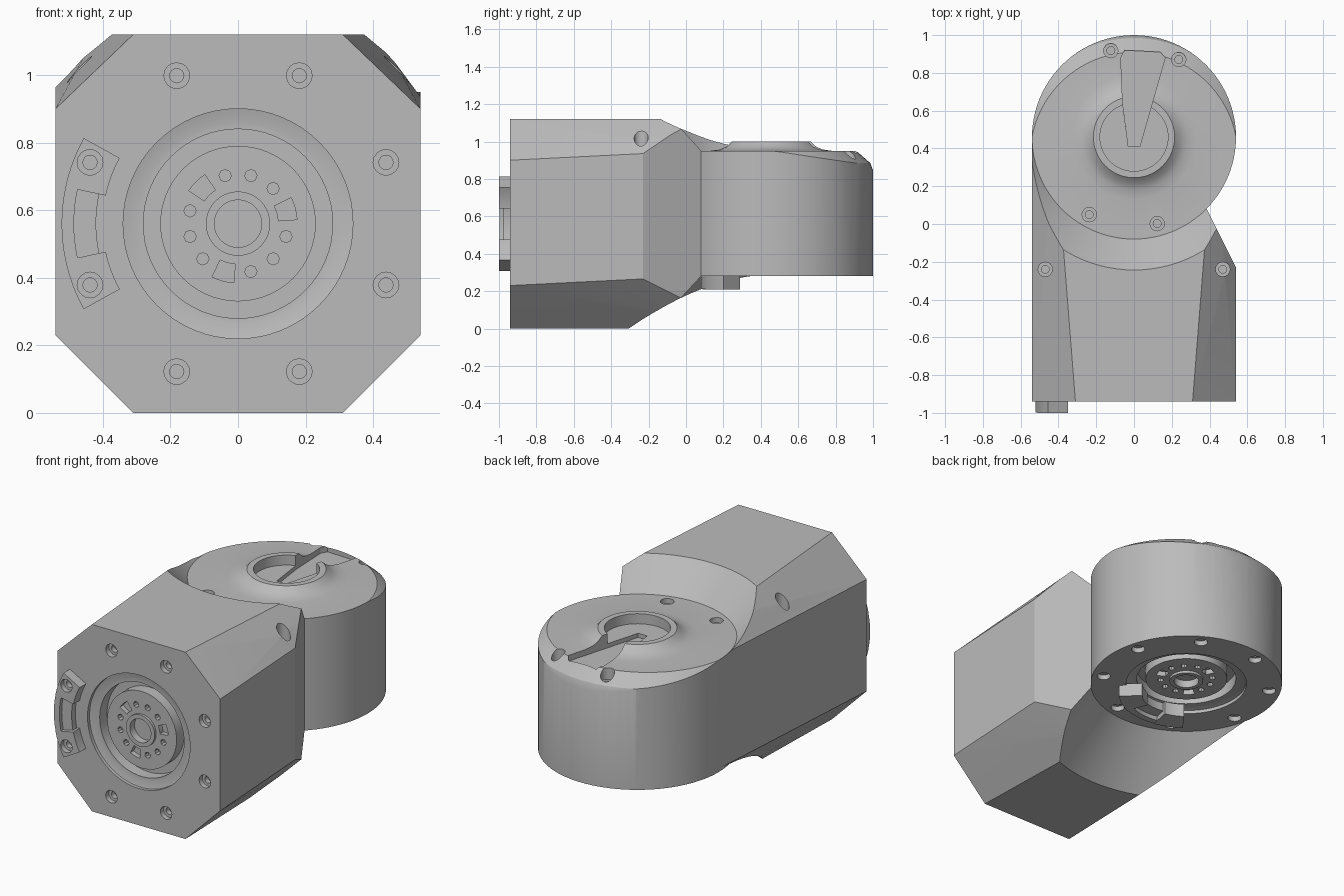
import bpy, bmesh
from math import radians, cos, sin, pi
from mathutils import Matrix, Vector

if "Cube" in bpy.data.objects:
    bpy.data.objects.remove(bpy.data.objects["Cube"])

grey = bpy.data.materials.new("satin_grey")
grey.use_nodes = True
grey.diffuse_color = (0.5, 0.5, 0.5, 1)
grey.node_tree.nodes["Principled BSDF"].inputs["Base Color"].default_value = (0.5, 0.5, 0.5, 1)


def polar(r, degrees):
    return r * cos(radians(degrees)), r * sin(radians(degrees))


def at(x, y, z=0):
    return Matrix.Translation((x, y, z))


def lathe(bm, profile, matrix=Matrix(), segments=24):
    """Revolve an (r, z) profile about local z."""
    part = bmesh.new()
    verts = [part.verts.new((r, 0, z)) for r, z in profile]
    edges = [part.edges.new(pair) for pair in zip(verts, verts[1:])]
    bmesh.ops.spin(part, geom=verts + edges, cent=(0, 0, 0), axis=(0, 0, 1),
                   angle=2 * pi, steps=segments)
    bmesh.ops.remove_doubles(part, verts=part.verts, dist=1e-5)
    add_part(bm, part, matrix)


def prism(bm, points, low, high, matrix=Matrix()):
    part = bmesh.new()
    face = part.faces.new([part.verts.new((x, y, low)) for x, y in points])
    new = bmesh.ops.extrude_face_region(part, geom=[face])["geom"]
    for v in new:
        if isinstance(v, bmesh.types.BMVert):
            v.co.z = high
    add_part(bm, part, matrix)


def add_part(bm, part, matrix):
    bmesh.ops.recalc_face_normals(part, faces=part.faces)
    part.transform(matrix)
    temp = bpy.data.meshes.new("part")
    part.to_mesh(temp)
    part.free()
    bm.from_mesh(temp)
    bpy.data.meshes.remove(temp)


def sector(r0, r1, start, end, steps=8):
    angles = [start + (end - start) * i / steps for i in range(steps + 1)]
    return [polar(r1, a) for a in angles] + [polar(r0, a) for a in reversed(angles)]


def make(name, bm):
    mesh = bpy.data.meshes.new(name)
    bm.to_mesh(mesh)
    bm.free()
    obj = bpy.data.objects.new(name, mesh)
    bpy.context.collection.objects.link(obj)
    mesh.materials.append(grey)
    return obj


def cut(obj, bm):
    """Subtract a bmesh of disjoint solids and bake the result."""
    cutter = make("cutter", bm)
    cutter.hide_render = True
    mod = obj.modifiers.new("cut", "BOOLEAN")
    mod.operation, mod.solver, mod.object = "DIFFERENCE", "EXACT", cutter
    bpy.context.view_layer.update()
    graph = bpy.context.evaluated_depsgraph_get()
    mesh = bpy.data.meshes.new_from_object(obj.evaluated_get(graph))
    obj.modifiers.clear()
    obj.data = mesh
    bpy.data.objects.remove(cutter)


def smooth(obj):
    bpy.ops.object.select_all(action="DESELECT")
    obj.select_set(True)
    bpy.context.view_layer.objects.active = obj
    bpy.ops.object.shade_smooth_by_angle(angle=radians(25))


SCREW = [(0, 0.15), (0.038, 0.15), (0.038, -0.03), (0.021, -0.03), (0.021, -0.06), (0, -0.06)]
RECESS = [(0, 0.02), (0.34, 0.02), (0.34, -0.02), (0.3, -0.03), (0.28, -0.03), (0.28, -0.1),
          (0.23, -0.1), (0.23, -0.03), (0.095, -0.03), (0.095, -0.015), (0.07, -0.015),
          (0.07, -0.06), (0, -0.06)]


def cut_flange(obj, frame, phase):
    """Ring recess, eight screws and the small hub pockets."""
    bm = bmesh.new()
    lathe(bm, RECESS, frame, 64)
    for i in range(8):
        lathe(bm, SCREW, frame @ at(*polar(0.474, phase + 45 * i)), 16)
    cut(obj, bm)
    bm = bmesh.new()
    for i in range(12):
        a = 15 + 30 * i
        if i % 4 == 0:
            prism(bm, sector(0.12, 0.175, a - 11, a + 11, 4), -0.06, 0, frame)
        else:
            lathe(bm, [(0, 0), (0.018, 0), (0.018, -0.06), (0, -0.06)],
                  frame @ at(*polar(0.147, a)), 8)
    cut(obj, bm)


def make_latch(name, frame, centre, r0, r1, inner, outer, height):
    """Curved bracket: two raised tabs joined by a stepped bridge."""
    bm = bmesh.new()
    for s in (-1, 1):
        prism(bm, sector(r0, r1, centre + s * inner, centre + s * outer), -0.01, height, frame)
    step = r0 + 0.7 * (r1 - r0)
    prism(bm, sector(step, r1, centre - inner, centre + inner), -0.01, height * 0.97, frame)
    prism(bm, sector(r0 + 0.02, step, centre - inner, centre + inner), -0.01, height * 0.6, frame)
    return make(name, bm)


front = at(0, -0.94, 0.56) @ Matrix.Rotation(pi / 2, 4, "X")
under = at(0, 0.46, 0.28) @ Matrix.Rotation(pi, 4, "X")
pivot = at(0, 0.46)

# Arm housing: tapered octagonal block with one rear corner sliced away
bm = bmesh.new()
for y, low, high, base, top in ((-0.94, 0.23, 0.9, 0.31, 0.31), (0.46, 0.3, 0.97, 0.27, 0.42)):
    for s in (-1, 1):
        for x, z in ((0.54, low), (0.54, high), (base, 0), (top, 1.12)):
            bm.verts.new((s * x, y, z))
bmesh.ops.convex_hull(bm, input=bm.verts)
sliced = bmesh.ops.bisect_plane(bm, geom=bm.verts[:] + bm.edges[:] + bm.faces[:],
                                plane_co=(0.54, -0.23, 0), plane_no=Vector((2, 1, 0)).normalized(),
                                clear_outer=True)
bmesh.ops.holes_fill(bm, edges=[e for e in sliced["geom_cut"] if isinstance(e, bmesh.types.BMEdge)])
bmesh.ops.recalc_face_normals(bm, faces=bm.faces)
arm = make("arm_housing", bm)

# Conical clearance around the pivot, above and below
bm = bmesh.new()
lathe(bm, [(0, -0.1), (0.92, -0.1), (0.535, 0.285), (0.535, 0.945), (0.8, 1.22), (0, 1.22)],
      pivot, 96)
cut(arm, bm)
cut_flange(arm, front, 22.5)
bm = bmesh.new()
for s in (-1, 1):
    lathe(bm, SCREW, at(s * 0.47, -0.24, 0.97), 16)
cut(arm, bm)
smooth(arm)

# Pivot housing: drum with a flared collar on top
bm = bmesh.new()
lathe(bm, [(0, 0.28), (0.54, 0.28), (0.54, 0.95), (0.33, 0.95), (0.28, 0.957), (0.245, 0.972),
           (0.215, 1.0), (0.18, 1.0), (0.18, 0.94), (0, 0.94)], pivot, 96)
drum = make("pivot_housing", bm)

# Rear rim bevel, fading out towards the sides
bm = bmesh.new()
lathe(bm, [(0.53, 0.965), (0.56, 0.942), (0.625, 0.885), (0.65, 0.82), (0.8, 0.7), (0.8, 0.965),
           (0.53, 0.965)], at(0, 0.36), 96)
cut(drum, bm)

# Pointer slot through the collar
bm = bmesh.new()
prism(bm, [(-0.03, 0.41), (0.03, 0.41), (0.165, 0.88), (0.14, 0.91), (-0.05, 0.92),
           (-0.07, 0.88), (-0.06, 0.64)], 0.915, 1.1)
cut(drum, bm)

# Top screws, then the underside flange
bm = bmesh.new()
for angle, floor in ((60, 0.91), (105, 0.91), (240, 0.95), (285, 0.95)):
    lathe(bm, SCREW, pivot @ at(*polar(0.474, angle), floor), 16)
cut(drum, bm)
cut_flange(drum, under, 30)
smooth(drum)

# Brackets on both flanges
front_latch = make_latch("front_latch", front, 180, 0.4, 0.522, 12, 29, 0.06)
bm = bmesh.new()
for s in (-1, 1):
    lathe(bm, SCREW, front @ at(*polar(0.474, 180 + s * 22.5), 0.06), 16)
cut(front_latch, bm)
smooth(front_latch)
smooth(make_latch("under_latch", under, 85, 0.25, 0.38, 16, 42, 0.07))
